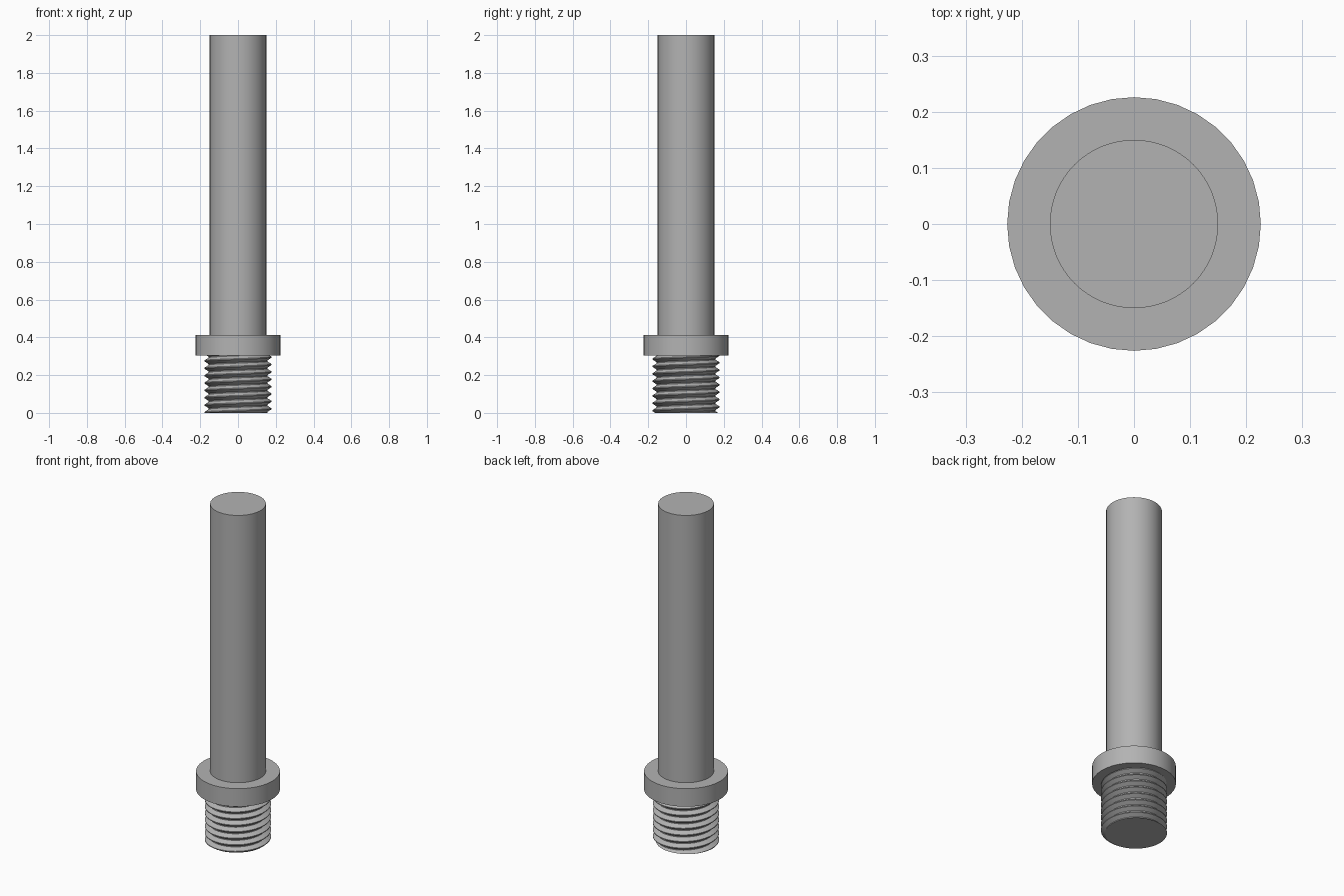
import bpy, bmesh
from math import sin, cos, tau

cube = bpy.data.objects.get("Cube")
if cube:
    bpy.data.objects.remove(cube)

steel = bpy.data.materials.new("grey_steel")
steel.use_nodes = True
GREY = (0.45, 0.45, 0.45, 1)
steel.diffuse_color = GREY
steel.node_tree.nodes["Principled BSDF"].inputs["Base Color"].default_value = GREY


def finish(obj):
    obj.data.materials.append(steel)
    bpy.ops.object.select_all(action="DESELECT")
    obj.select_set(True)
    bpy.context.view_layer.objects.active = obj
    bpy.ops.object.shade_smooth_by_angle(angle=0.5)


def cylinder(name, radius, bottom, top, sides):
    bpy.ops.mesh.primitive_cylinder_add(vertices=sides, radius=radius, depth=top - bottom,
                                        location=(0, 0, (bottom + top) / 2))
    obj = bpy.context.object
    obj.name = name
    finish(obj)


def threaded_stud(name, root, crest, top, pitch, sides=48):
    # Sweep a V-shaped thread profile up a right-handed helix, then trim both ends flat
    bm = bmesh.new()
    profile = [(0.0, root), (0.12, root), (0.5, crest), (0.62, crest)]
    turns = int(top / pitch) + 4
    columns = []
    for i in range(sides + 1):
        a = tau * i / sides
        columns.append([bm.verts.new((r * cos(a), r * sin(a), pitch * (t - 2 + p + i / sides)))
                        for t in range(turns) for p, r in profile])
    for left, right in zip(columns, columns[1:]):
        for j in range(len(left) - 1):
            bm.faces.new((left[j], right[j], right[j + 1], left[j + 1]))
    bmesh.ops.remove_doubles(bm, verts=bm.verts, dist=1e-5)
    for z, up in ((0, -1), (top, 1)):
        geom = bm.verts[:] + bm.edges[:] + bm.faces[:]
        cut = bmesh.ops.bisect_plane(bm, geom=geom, plane_co=(0, 0, z),
                                     plane_no=(0, 0, up), clear_outer=True)
        rim = [e for e in cut["geom_cut"] if isinstance(e, bmesh.types.BMEdge)]
        bmesh.ops.edgeloop_fill(bm, edges=rim)
    bmesh.ops.recalc_face_normals(bm, faces=bm.faces)
    mesh = bpy.data.meshes.new(name)
    bm.to_mesh(mesh)
    bm.free()
    obj = bpy.data.objects.new(name, mesh)
    bpy.context.collection.objects.link(obj)
    finish(obj)


# Plain shaft, stop collar and threaded end
cylinder("shaft", 0.15, 0.41, 2.0, 64)
cylinder("collar", 0.226, 0.305, 0.412, 36)
threaded_stud("threaded_stud", 0.155, 0.178, 0.306, 0.039)
